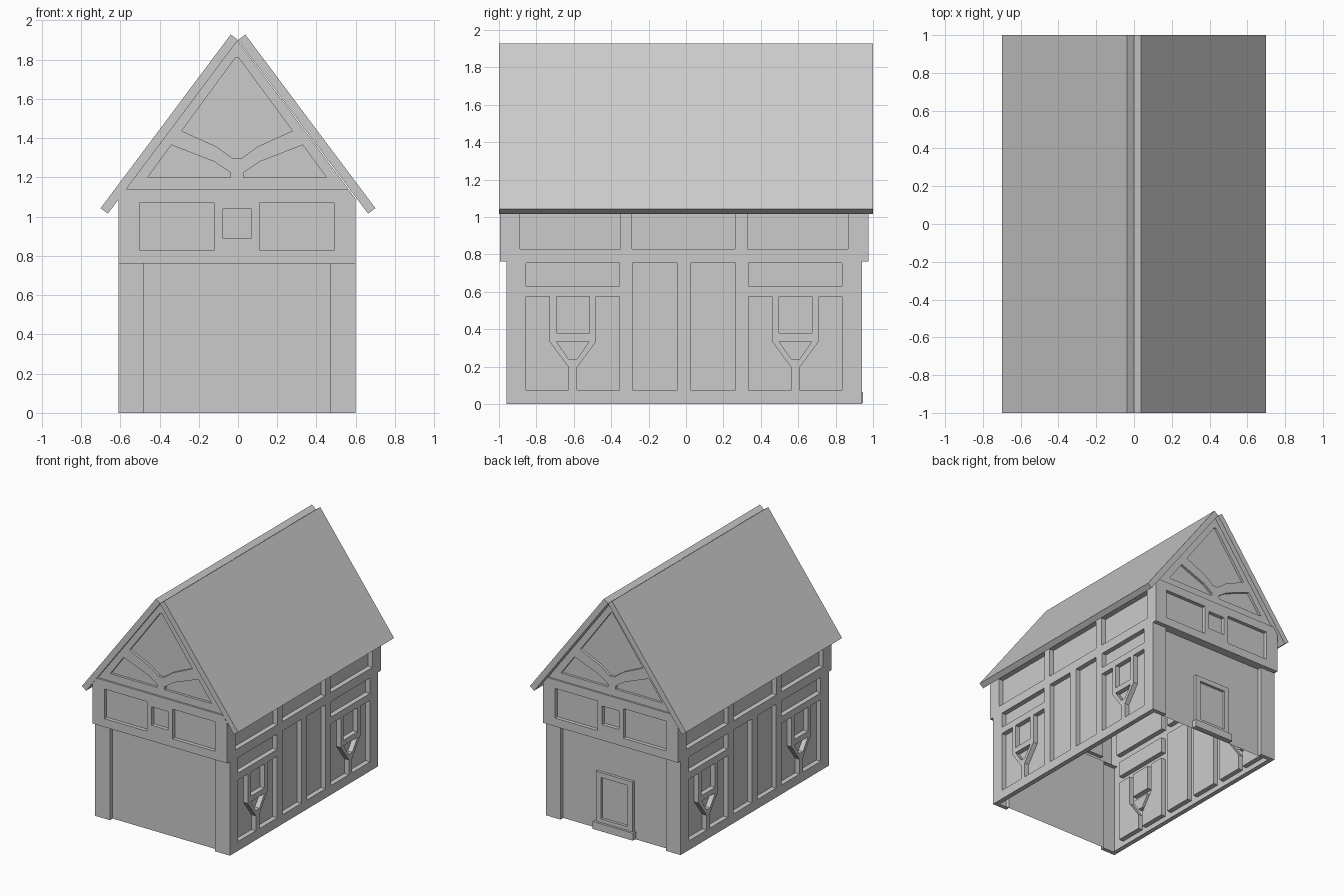
import bpy, bmesh
from mathutils import Vector

if "Cube" in bpy.data.objects:
    bpy.data.objects.remove(bpy.data.objects["Cube"])

CX, CY = -0.005, -0.01            # centre of the house body
HX, HY_LOW, HY_UP = 0.605, 0.95, 0.985
FLOOR = 0.762


def finish(name, bm):
    me = bpy.data.meshes.new(name)
    bm.to_mesh(me)
    bm.free()
    ob = bpy.data.objects.new(name, me)
    bpy.context.collection.objects.link(ob)
    return ob


def side(s):
    return lambda u, v, d: Vector((CX + s * (HX - d), CY + u, v))


def end(s, y):
    return lambda u, v, d: Vector((CX + u, CY + s * (y - d), v))


def rect(u0, v0, u1, v1):
    return [(u0, v0), (u1, v0), (u1, v1), (u0, v1)]


def mirror(poly):
    return [(-u, v) for u, v in poly]


def relief(name, outline, holes, place, depth):
    """Flat timber face with panels sunk into it."""
    bm = bmesh.new()
    edges, loops = [], []
    for poly in [outline] + holes:
        vs = [bm.verts.new(place(u, v, 0)) for u, v in poly]
        loops.append(vs)
        edges += [bm.edges.new((vs[i - 1], vs[i])) for i in range(len(vs))]
    out = (place(0, 0, 0) - place(0, 0, 1)).normalized()
    bmesh.ops.triangle_fill(bm, use_beauty=True, edges=edges, normal=out)
    for poly, vs in zip(holes, loops[1:]):
        low = [bm.verts.new(place(u, v, depth)) for u, v in poly]
        bm.faces.new(low)
        for i in range(len(vs)):
            bm.faces.new((vs[i - 1], vs[i], low[i], low[i - 1]))
    bmesh.ops.recalc_face_normals(bm, faces=bm.faces[:])
    bm.faces.ensure_lookup_table()
    if bm.faces[0].normal.dot(out) < 0:
        bmesh.ops.reverse_faces(bm, faces=bm.faces[:])
    return finish(name, bm)


def sheet(name, x0, x1, y0, y1, z, up=False):
    bm = bmesh.new()
    f = bm.faces.new([bm.verts.new((CX + x, CY + y, z))
                      for x, y in rect(x0, y0, x1, y1)])
    f.normal_update()
    if (f.normal.z > 0) != up:
        f.normal_flip()
    return finish(name, bm)


def box(name, x0, x1, y0, y1, z0, z1):
    bm = bmesh.new()
    bmesh.ops.create_cube(bm, size=1)
    for v in bm.verts:
        v.co = (CX + (x0 + x1) / 2 + v.co.x * (x1 - x0),
                CY + (y0 + y1) / 2 + v.co.y * (y1 - y0),
                (z0 + z1) / 2 + v.co.z * (z1 - z0))
    return finish(name, bm)


# Long side walls: upper band, panels and braced windows
half = [(HY_LOW, 0), (HY_LOW, FLOOR), (HY_UP, FLOOR), (HY_UP, 1.09)]
side_outline = half + mirror(half)[::-1]
bay = [
    rect(0.345, 0.63, 0.845, 0.755),                      # panel above rail
    rect(0.035, 0.075, 0.275, 0.755),                     # tall middle panel
    rect(0.34, 0.83, 0.877, 1.07),                        # band panel
    [(0.345, 0.075), (0.573, 0.075), (0.573, 0.195),      # beside the brace
     (0.47, 0.335), (0.47, 0.575), (0.345, 0.575)],
    [(0.845, 0.075), (0.617, 0.075), (0.617, 0.195),
     (0.72, 0.335), (0.72, 0.575), (0.845, 0.575)],
    rect(0.507, 0.38, 0.683, 0.575),                      # window
    [(0.507, 0.335), (0.573, 0.24), (0.617, 0.24), (0.683, 0.335)],
]
side_holes = bay + [mirror(p) for p in bay] + [rect(-0.278, 0.83, 0.272, 1.07)]
for s, word in ((1, "right"), (-1, "left")):
    relief(f"{word}_timber_wall", side_outline, side_holes, side(s), 0.04)
    a, b = sorted((s * HX, s * (HX - 0.04)))
    sheet(f"{word}_sill_underside", a, b, -HY_LOW, HY_LOW, 0)

# End walls: lower wall between posts, jettied band, framed gable
WALL = HY_LOW - 0.035
band_outline = [(-HX, FLOOR), (HX, FLOOR), (HX, 1.09), (0.568, 1.14),
                (-0.568, 1.14), (-HX, 1.09)]
band_panel = rect(0.115, 0.83, 0.497, 1.07)
# the centre frame stands between the two band panels
band_holes = [band_panel, mirror(band_panel), rect(-0.075, 0.89, 0.075, 1.04)]
gable_foot = [(0.455, 1.2), (0.335, 1.365), (0.115, 1.28),
              (0.034, 1.225), (0.034, 1.2)]
gable_top = [(0.008, 1.81), (0.282, 1.437), (0.105, 1.357), (0.02, 1.295)]
gable_holes = [gable_foot, mirror(gable_foot),
               gable_top + mirror(gable_top)[::-1]]
for s, word in ((-1, "front"), (1, "back")):
    relief(f"{word}_band", band_outline, band_holes, end(s, HY_UP), 0.03)
    relief(f"{word}_gable", [(-0.568, 1.14), (0.568, 1.14), (0, 1.9)],
           gable_holes, end(s, HY_UP - 0.015), 0.02)

    # plan profile of posts and wall, raised to the jetty
    plan = [(-HX, HY_LOW), (-0.473, HY_LOW), (-0.473, WALL),
            (0.473, WALL), (0.473, HY_LOW), (HX, HY_LOW)]
    bm = bmesh.new()
    cols = [[bm.verts.new((CX + x, CY + s * y, z)) for z in (0, FLOOR)]
            for x, y in plan]
    for p, q in zip(cols, cols[1:]):
        quad = (p[0], q[0], q[1], p[1])
        bm.faces.new(quad if s < 0 else quad[::-1])
    finish(f"{word}_lower_wall", bm)

    y0, y1 = sorted((s * WALL, s * HY_UP))
    sheet(f"{word}_jetty_underside", -HX, HX, y0, y1, FLOOR)
    y0, y1 = sorted((s * (HY_UP - 0.015), s * HY_UP))
    sheet(f"{word}_gable_ledge", -0.568, 0.568, y0, y1, 1.14, up=True)
    y0, y1 = sorted((s * WALL, s * HY_LOW))
    for t in (-1, 1):
        x0, x1 = sorted((t * 0.473, t * HX))
        sheet(f"{word}_post_foot", x0, x1, y0, y1, 0)

# Small framed hatch with sill on the back wall
for t in (-1, 1):
    x0, x1 = sorted((t * 0.12, t * 0.165))
    box("hatch_jamb", x0, x1, WALL, WALL + 0.022, 0.06, 0.47)
box("hatch_lintel", -0.12, 0.12, WALL, WALL + 0.022, 0.43, 0.47)
box("hatch_base", -0.12, 0.12, WALL, WALL + 0.022, 0.06, 0.095)
box("hatch_sill", -0.18, 0.18, WALL, HY_LOW + 0.005, 0.005, 0.065)

# Roof slabs meeting in a notch at the ridge
for s, word in ((1, "right"), (-1, "left")):
    prof = [(0.7, 1.043), (0.663, 1.015), (0.0, 1.9), (0.037, 1.928)]
    bm = bmesh.new()
    f = bm.faces.new([bm.verts.new((s * x, -1, z)) for x, z in prof])
    ext = bmesh.ops.extrude_face_region(bm, geom=[f], use_keep_orig=True)
    bmesh.ops.translate(bm, vec=(0, 2, 0), verts=[
        g for g in ext["geom"] if isinstance(g, bmesh.types.BMVert)])
    bmesh.ops.recalc_face_normals(bm, faces=bm.faces[:])
    finish(f"{word}_roof_slab", bm)
